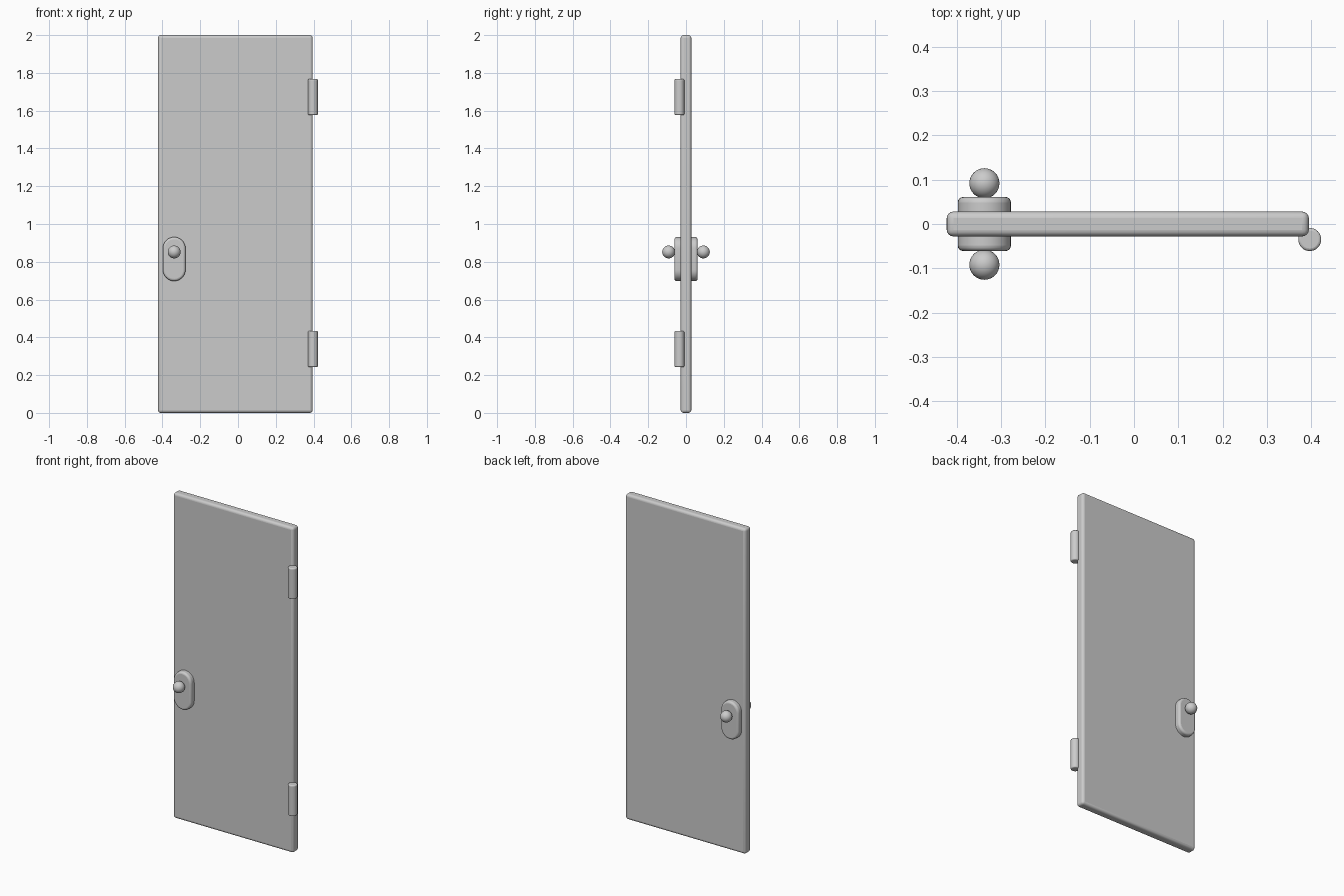
import bpy, bmesh, math

if "Cube" in bpy.data.objects:
    bpy.data.objects.remove(bpy.data.objects["Cube"])


def finish(name, bm, bevel=0.0, segments=4):
    """Turn a bmesh into a smooth-shaded object with rounded edges."""
    bmesh.ops.recalc_face_normals(bm, faces=bm.faces)
    mesh = bpy.data.meshes.new(name)
    bm.to_mesh(mesh)
    bm.free()
    ob = bpy.data.objects.new(name, mesh)
    bpy.context.collection.objects.link(ob)
    if bevel:
        mod = ob.modifiers.new("rounded_edges", 'BEVEL')
        mod.width = bevel
        mod.segments = segments
        mod.limit_method = 'ANGLE'
        mod.angle_limit = math.radians(40)
    bpy.ops.object.select_all(action='DESELECT')
    ob.select_set(True)
    bpy.context.view_layer.objects.active = ob
    bpy.ops.object.shade_smooth_by_angle(angle=math.radians(40))
    return ob


# Door panel
bm = bmesh.new()
bmesh.ops.create_cube(bm, size=1)
bmesh.ops.scale(bm, vec=(0.818, 0.056, 2.0), verts=bm.verts)
bmesh.ops.translate(bm, vec=(-0.014, 0, 1.0), verts=bm.verts)
finish("door_panel", bm, 0.015)


# Handle plates (pill outline) and round knobs on both faces
def handle_plate(name, side):
    cx, r, z_low, z_high = -0.338, 0.06, 0.758, 0.871
    n = 16
    bm = bmesh.new()
    outline = []
    for cz, start in ((z_high, 0), (z_low, math.pi)):
        for i in range(n + 1):
            a = start + math.pi * i / n
            outline.append(bm.verts.new((cx + r * math.cos(a), side * 0.015,
                                         cz + r * math.sin(a))))
    face = bm.faces.new(outline)
    ext = bmesh.ops.extrude_face_region(bm, geom=[face], use_keep_orig=True)
    moved = [g for g in ext["geom"] if isinstance(g, bmesh.types.BMVert)]
    bmesh.ops.translate(bm, vec=(0, side * 0.046, 0), verts=moved)
    finish(name, bm, 0.012)


def knob(name, side):
    bm = bmesh.new()
    bmesh.ops.create_uvsphere(bm, u_segments=32, v_segments=16, radius=0.034)
    bmesh.ops.translate(bm, vec=(-0.338, side * 0.092, 0.852), verts=bm.verts)
    finish(name, bm)


for label, side in (("front", -1), ("back", 1)):
    handle_plate(label + "_handle_plate", side)
    knob(label + "_knob", side)

# Hinge barrels
for label, z in (("lower", 0.338), ("upper", 1.672)):
    bm = bmesh.new()
    bmesh.ops.create_cone(bm, cap_ends=True, segments=32, radius1=0.026,
                          radius2=0.026, depth=0.19)
    bmesh.ops.translate(bm, vec=(0.397, -0.035, z), verts=bm.verts)
    finish(label + "_hinge", bm, 0.006, 3)
